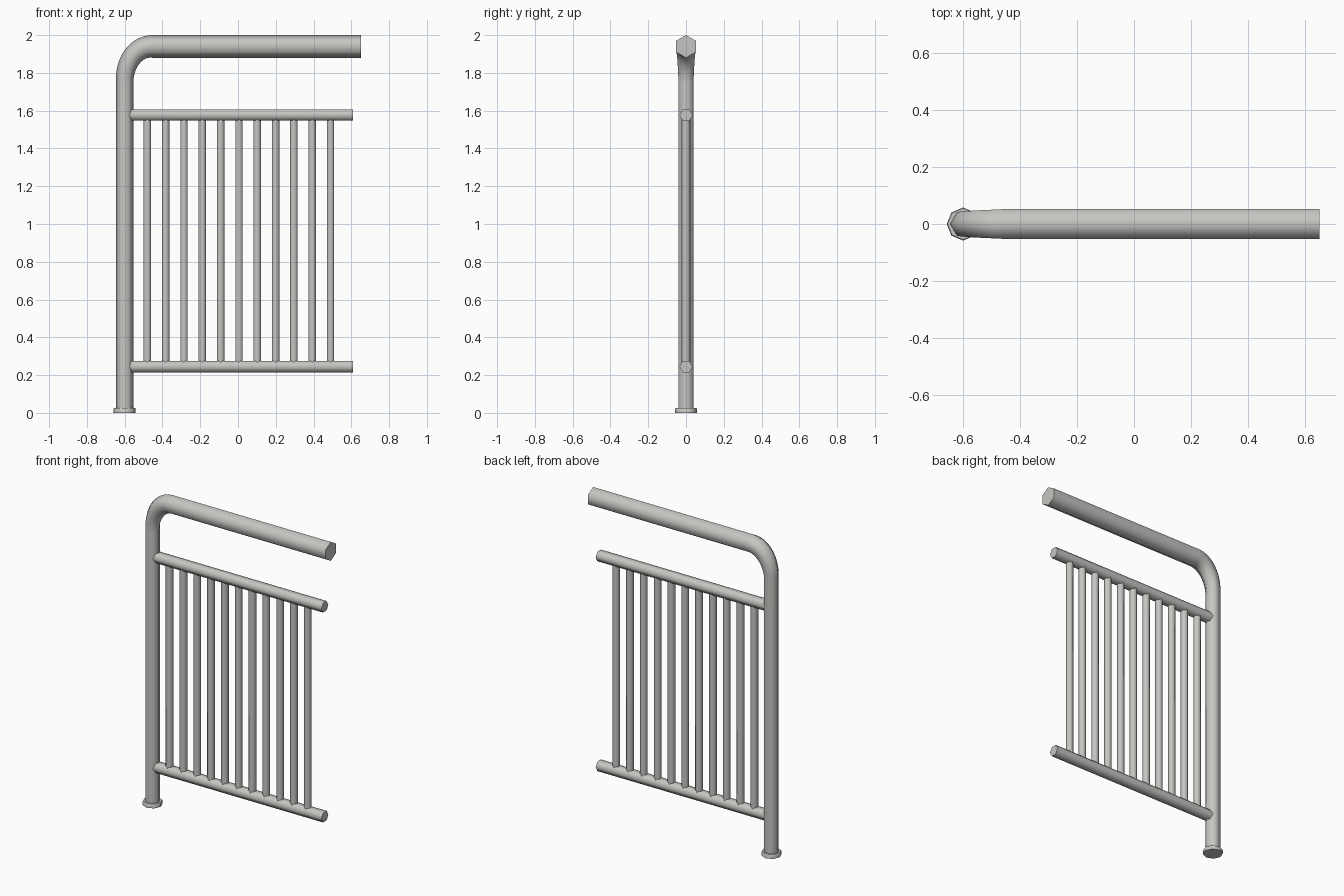
import bpy, bmesh, math
from mathutils import Vector

if "Cube" in bpy.data.objects:
    bpy.data.objects.remove(bpy.data.objects["Cube"])

metal = bpy.data.materials.new("light_grey_metal")
metal.diffuse_color = (0.56, 0.56, 0.54, 1)
metal.use_nodes = True
metal.node_tree.nodes["Principled BSDF"].inputs["Base Color"].default_value = metal.diffuse_color


def tube(name, path, sides=6, phase=0.0):
    """Sweep a polygon along (x, z, radius) stations lying in the y=0 plane."""
    bm = bmesh.new()
    pts = [Vector((x, 0, z)) for x, z, r in path]
    side = Vector((0, 1, 0))
    rings = []
    for i, p in enumerate(pts):
        tangent = (pts[min(i + 1, len(pts) - 1)] - pts[max(i - 1, 0)]).normalized()
        # end segments of the bend keep the straight direction
        normal = side.cross(tangent)
        r = path[i][2]
        ring = []
        for k in range(sides):
            a = 2 * math.pi * k / sides + phase
            ring.append(bm.verts.new(p + r * (math.cos(a) * normal + math.sin(a) * side)))
        rings.append(ring)
    for a, b in zip(rings, rings[1:]):
        for k in range(sides):
            j = (k + 1) % sides
            bm.faces.new((a[k], a[j], b[j], b[k]))
    bm.faces.new(rings[0])
    bm.faces.new(rings[-1])
    bmesh.ops.recalc_face_normals(bm, faces=bm.faces)
    me = bpy.data.meshes.new(name)
    bm.to_mesh(me)
    bm.free()
    me.materials.append(metal)
    ob = bpy.data.objects.new(name, me)
    bpy.context.collection.objects.link(ob)
    # smooth round the hexagon, sharp at the end caps
    bpy.ops.object.select_all(action='DESELECT')
    ob.select_set(True)
    bpy.context.view_layer.objects.active = ob
    bpy.ops.object.shade_smooth_by_angle(angle=math.radians(65 if sides == 6 else 50))
    return ob


# Post that bends over into the thicker handrail
R_POST, R_RAIL = 0.046, 0.06
path = [(-0.6, 0.0, R_POST), (-0.6, 1.75, R_POST)]
STEPS = 10
for i in range(STEPS + 1):
    t = i / STEPS
    a = t * math.pi / 2
    path.append((-0.46 - 0.14 * math.cos(a), 1.76 + 0.18 * math.sin(a),
                 R_POST + (R_RAIL - R_POST) * t))
path += [(-0.45, 1.94, R_RAIL), (0.652, 1.94, R_RAIL)]
tube("post_and_handrail", path)

# Foot collar
tube("foot_collar", [(-0.6, 0.0, 0.058), (-0.6, 0.022, 0.058), (-0.6, 0.026, 0.055)], sides=8)

# Horizontal rails
for name, z in (("lower_rail", 0.245), ("upper_rail", 1.577)):
    tube(name, [(-0.59, z, 0.035), (0.61, z, 0.035)], phase=math.pi / 2)

# Vertical bars
for i in range(11):
    x = -0.48 + 0.097 * i
    tube(f"bar_{i + 1}", [(x, 0.245, 0.0225), (x, 1.577, 0.0225)], phase=math.pi / 2)
